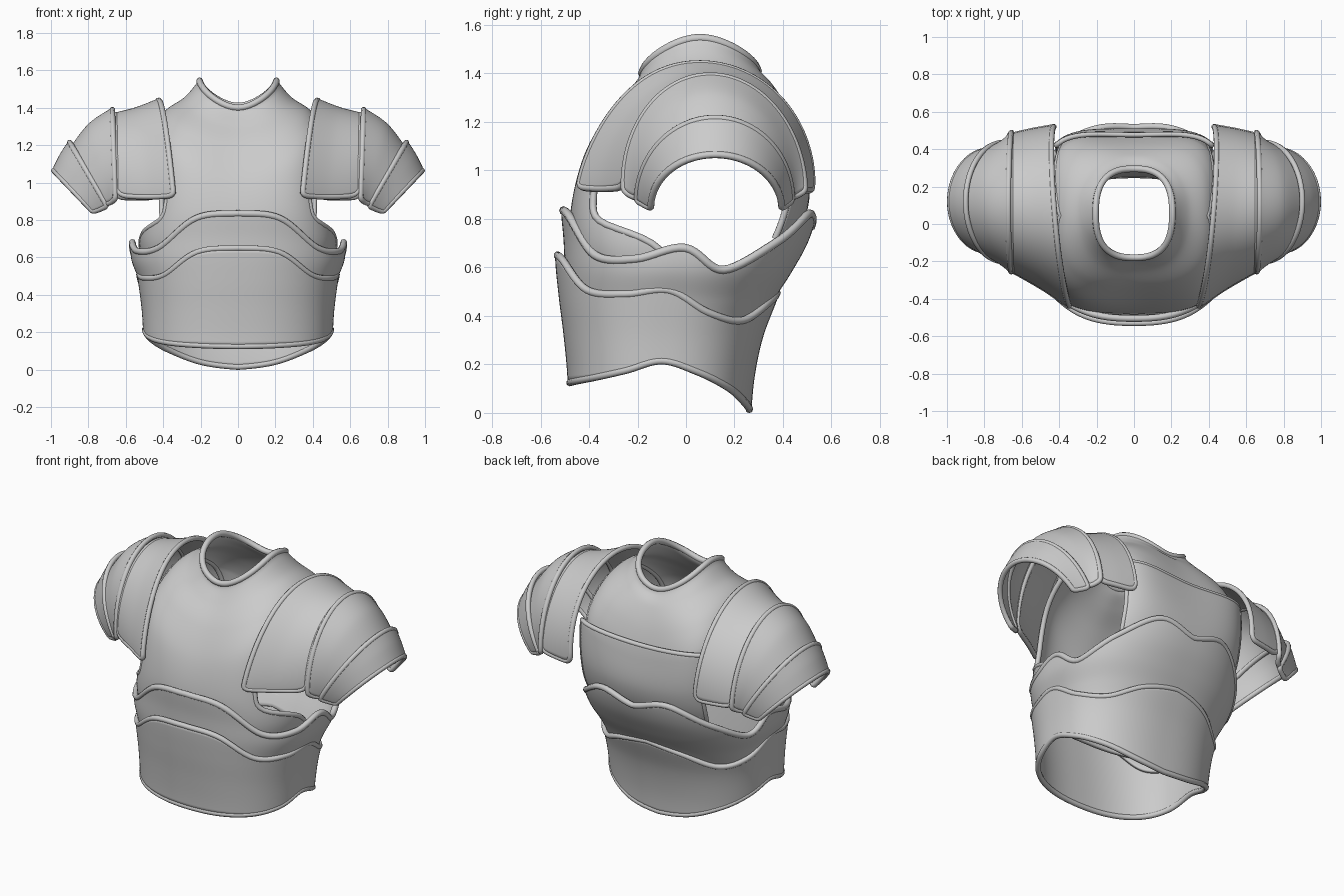
import bpy, bmesh
from math import sin, cos, pi, radians
from mathutils import Vector

if "Cube" in bpy.data.objects:
    bpy.data.objects.remove(bpy.data.objects["Cube"])


def spl(keys, t):
    """Catmull-Rom through evenly spaced keys (numbers or tuples); t runs 0..len-1."""
    if not isinstance(keys[0], (tuple, list)):
        return spl([(k,) for k in keys], t)[0]
    n = len(keys) - 1
    i = min(int(max(t, 0)), n - 1)
    f = t - i
    p1, p2 = keys[i], keys[i + 1]
    p0 = keys[i - 1] if i else p1
    p3 = keys[i + 2] if i + 2 <= n else p2
    return tuple(b + 0.5 * f * (c - a + f * (2*a - 5*b + 4*c - d + f * (3*(b - c) + d - a)))
                 for a, b, c, d in zip(p0, p1, p2, p3))


def oval(a, hx, yf, yb, n):
    """Rounded-box outline point; a = 0 faces front, pi faces back."""
    s, c = sin(a), cos(a)
    r = (abs(s)**n + abs(c)**n) ** (-1 / n)
    return hx * r * s, (yf + yb) / 2 - (yb - yf) / 2 * r * c


def add_grid(bm, f, nu, nv):
    rows = [[bm.verts.new(f(i / nu, j / nv)) for i in range(nu + 1)] for j in range(nv + 1)]
    for j in range(nv):
        for i in range(nu):
            bm.faces.new((rows[j][i], rows[j][i+1], rows[j+1][i+1], rows[j+1][i]))


def activate(ob):
    bpy.ops.object.select_all(action='DESELECT')
    ob.select_set(True)
    bpy.context.view_layer.objects.active = ob


def plate(name, grids, thick=0.02, mirror=False):
    bm = bmesh.new()
    for f, nu, nv in grids:
        add_grid(bm, f, nu, nv)
    bmesh.ops.remove_doubles(bm, verts=bm.verts, dist=0.0005)
    bmesh.ops.recalc_face_normals(bm, faces=bm.faces)
    me = bpy.data.meshes.new(name)
    bm.to_mesh(me)
    bm.free()
    ob = bpy.data.objects.new(name, me)
    bpy.context.collection.objects.link(ob)
    activate(ob)
    bpy.ops.object.shade_smooth_by_angle(angle=radians(40))
    m = ob.modifiers.new("thickness", 'SOLIDIFY')
    m.thickness, m.offset = thick, 0
    if mirror:
        ob.modifiers.new("mirror", 'MIRROR')


def rim(name, pts, r=0.016, cyclic=True, mirror=False):
    cu = bpy.data.curves.new(name, 'CURVE')
    cu.dimensions, cu.bevel_depth, cu.bevel_resolution, cu.use_fill_caps = '3D', r, 2, True
    sp = cu.splines.new('POLY')
    sp.points.add(len(pts) - 1)
    for p, q in zip(sp.points, pts):
        p.co = (*q, 1)
    sp.use_cyclic_u = cyclic
    ob = bpy.data.objects.new(name, cu)
    bpy.context.collection.objects.link(ob)
    activate(ob)
    bpy.ops.object.convert(target='MESH')
    bpy.ops.object.shade_smooth_by_angle(angle=radians(60))
    if mirror:
        bpy.context.view_layer.objects.active.modifiers.new("mirror", 'MIRROR')


def outline(f, nu, nv):
    return ([f(i / nu, 0) for i in range(nu)] + [f(1, j / nv) for j in range(nv)] +
            [f(1 - i / nu, 1) for i in range(nu)] + [f(0, 1 - j / nv) for j in range(nv)])


# --- Waist plate and rib band: oval sections by height, wavy edges by angle
def wavy_tube(z0, dz, sections, low, high, n):
    def f(u, v):
        a = 2 * pi * u - pi
        k = abs(a) / pi * 8
        z = spl(low, k) * (1 - v) + spl(high, k) * v
        hx, yf, yb = spl(sections, (z - z0) / dz)
        return Vector((*oval(a, hx, yf, yb, n), z))
    return f


waist_top = [.65, .63, .505, .49, .505, .415, .38, .455, .495]
waist_low = [.125, .13, .145, .175, .215, .17, .105, .04, .015]
band_top = [.835, .81, .65, .635, .68, .59, .70, .82, .77]
waist = wavy_tube(0, .16, [(.485, -.475, .26), (.495, -.48, .275), (.505, -.495, .31),
                           (.525, -.515, .37), (.545, -.53, .42)], waist_low, waist_top, 2.4)
band = wavy_tube(.35, .12, [(.485, -.46, .30), (.515, -.48, .355), (.56, -.49, .43),
                            (.565, -.495, .495), (.56, -.505, .53)],
                 [z - .06 for z in waist_top], band_top, 2.42)
N = 128
plate("waist_plate", [(waist, N, 20)])
rim("waist_top_rim", [waist(i / N, 1) for i in range(N)])
rim("waist_bottom_rim", [waist(i / N, 0) for i in range(N)])
plate("rib_band", [(band, N, 20)])
rim("rib_band_rim", [band(i / N, 1) for i in range(N)], .018)

# --- Cuirass: rings from collar to ribs (half width, front y, back y, front/side/back z, squareness)
rings = [(.205, -.18, .295, 1.40, 1.545, 1.41, 2.6),
         (.225, -.19, .31, 1.365, 1.51, 1.38, 2.6),
         (.285, -.24, .36, 1.30, 1.445, 1.33, 2.6),
         (.39, -.33, .42, 1.19, 1.37, 1.21, 3),
         (.445, -.42, .465, 1.02, 1.25, 1.05, 3.3),
         (.48, -.465, .485, .84, .95, .87, 3.3),
         (.52, -.465, .44, .68, .70, .70, 3),
         (.48, -.44, .33, .52, .50, .52, 2.6)]


def torso(a, t, grow=0):
    hx, yf, yb, zf, zs, zb, n = spl(rings, t)
    s2 = sin(a) ** 2
    z = zs * s2 + (zf if cos(a) > 0 else zb) * (1 - s2)
    if cos(a) < 0:                                   # broader, squarer back
        n += max(0, 1.2 - .6 * abs(t - 3.9))
    return Vector((*oval(a, hx + grow, yf - grow, yb + grow, n), z))


# half-angle of the front and back panels, shoulder to ribs
front_w = [90, 70, 53, 46, 44, 48, 74, 88, 90]
back_w = [90, 70, 54, 47, 44, 42, 41, 40, 40]


def yoke(u, v):
    return torso(2 * pi * u - pi, 3 * v)


def front(u, v):
    return torso(radians(spl(front_w, 8 * v)) * (2 * u - 1), 3 + 4 * v)


def back(u, v):
    return torso(pi + radians(spl(back_w, 8 * v)) * (2 * u - 1), 3 + 3 * v)


plate("cuirass", [(yoke, 96, 24), (front, 48, 40), (back, 48, 40)])
rim("collar_rim", [yoke(i / 96, 0) for i in range(96)], .018)
rim("armhole_rim", [back(0, 1 - j / 40) for j in range(40)] + [front(1, j / 40) for j in range(41)],
    .015, False, True)


# --- Lower back plate lying over the yoke, straight top edge, tucked into the rib band
def lower_back(u, v):
    s = 2 * u - 1
    t = 3.5 + .5 * s * s * (1 - v) + 2.4 * v
    return torso(pi + radians(46 - 3 * v) * s, t, .032 * (1 - v))


plate("lower_back_plate", [(lower_back, 40, 24)])
rim("lower_back_top_rim", [lower_back(0, 1 - j / 24) for j in range(24)] +
    [lower_back(i / 40, 0) for i in range(40)] +
    [lower_back(1, j / 24) for j in range(25)], .014, False)


# --- Shoulder lames: arches given by front foot, peak, back foot, front flatness;
# trim rounds the corners of the feet
def arch(stations, trim):
    def f(u, v):
        k = spl(stations, v * (len(stations) - 1))
        F, P, B = Vector(k[:3]), Vector(k[3:6]), Vector(k[6:9])
        C = (F + B) / 2
        e = trim * (abs(2 * v - 1) ** 6)
        u = e + u * (1 - 2 * e)
        s = sin(pi * u) ** (1 + k[9] * max(0, cos(pi * u)))
        return C + (F - B) / 2 * cos(pi * u) + (P - C) * s
    return f


lames = {
    "shoulder_lame_inner": [(.345, -.44, .93, .425, .06, 1.44, .425, .52, .92, .35),
                            (.48, -.345, .925, .54, .08, 1.395, .54, .50, .92, .2),
                            (.645, -.25, .93, .655, .10, 1.365, .65, .475, .92, 0)],
    "shoulder_lame_middle": [(.655, -.255, .915, .672, .10, 1.39, .655, .49, .915, 0),
                             (.68, -.22, .895, .79, .105, 1.31, .68, .45, .895, 0),
                             (.715, -.185, .885, .885, .11, 1.19, .715, .42, .885, 0)],
    "shoulder_lame_outer": [(.70, -.20, .875, .90, .12, 1.215, .70, .435, .875, 0),
                            (.735, -.172, .86, .945, .12, 1.145, .735, .415, .86, 0),
                            (.775, -.145, .845, .985, .12, 1.065, .775, .395, .845, 0)],
}
for name, stations in lames.items():
    f = arch(stations, .025 if "inner" in name else .01)
    plate(name, [(f, 56, 20)], .02, True)
    rim(name + "_rim", outline(f, 56, 20), .015, True, True)
